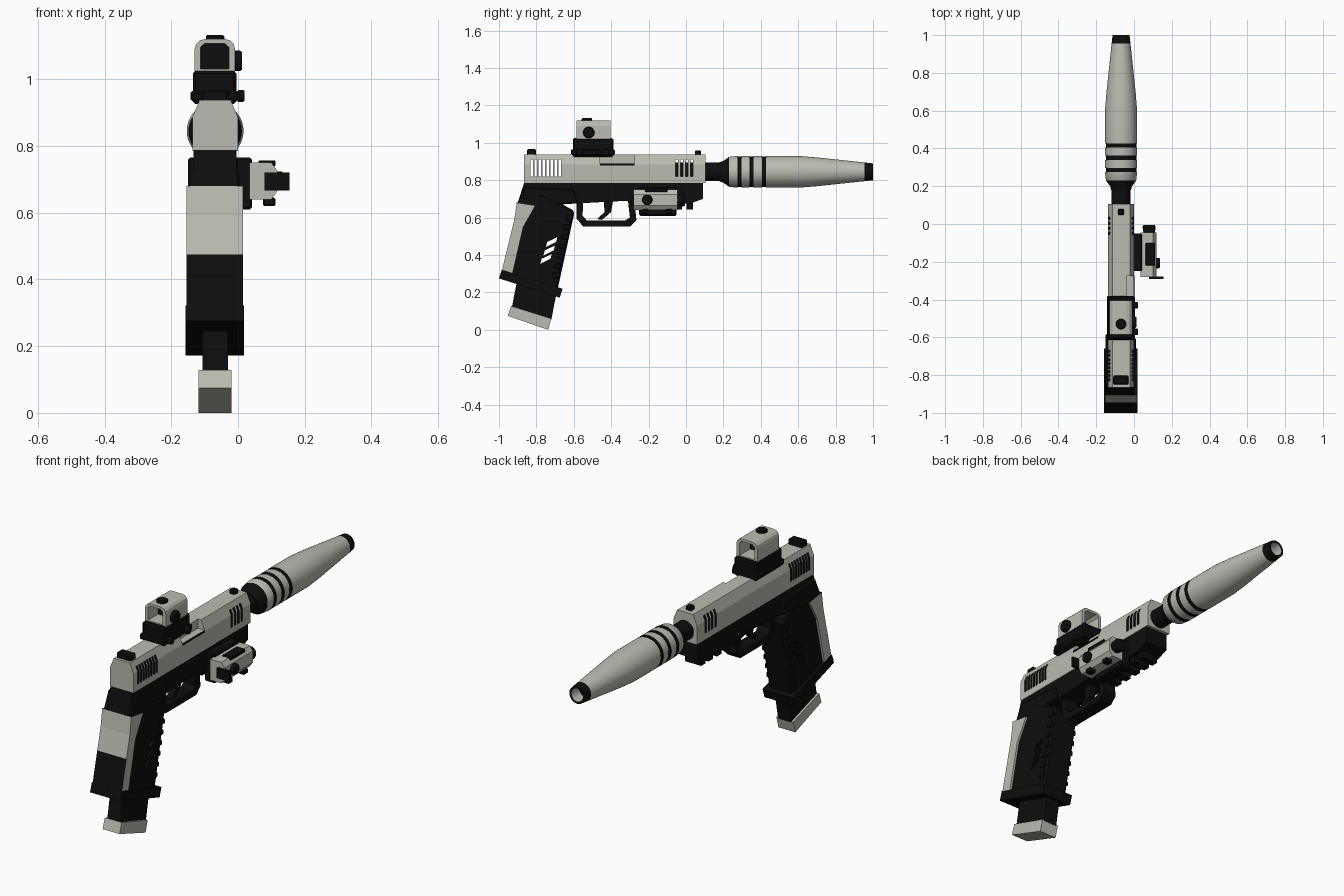
import bpy, bmesh, math
from mathutils import Vector

if "Cube" in bpy.data.objects:
    bpy.data.objects.remove(bpy.data.objects["Cube"])


def material(name, rgb):
    m = bpy.data.materials.new(name)
    m.use_nodes = True
    m.diffuse_color = (*rgb, 1)
    bsdf = m.node_tree.nodes["Principled BSDF"]
    bsdf.inputs["Base Color"].default_value = (*rgb, 1)
    bsdf.inputs["Roughness"].default_value = 0.6
    return m


MATS = [material("warm light grey", (0.5, 0.5, 0.44)),
        material("matte black", (0.004, 0.004, 0.004))]
LIGHT, BLACK = 0, 1
CX = -0.0685   # centre plane of the main body
BORE_Z = 0.845


def finish(name, bm, mat):
    bmesh.ops.recalc_face_normals(bm, faces=bm.faces)
    mesh = bpy.data.meshes.new(name)
    bm.to_mesh(mesh)
    bm.free()
    for m in MATS:
        mesh.materials.append(m)
    if mat is not None:
        for p in mesh.polygons:
            p.material_index = mat
    ob = bpy.data.objects.new(name, mesh)
    bpy.context.collection.objects.link(ob)
    return ob


def activate(ob):
    bpy.ops.object.select_all(action='DESELECT')
    ob.select_set(True)
    bpy.context.view_layer.objects.active = ob


def prism(name, pts, a, b, mat, axis='x', bevel=0):
    """Extrude a (y, z) outline along x, or an (x, z) outline along y."""
    bm = bmesh.new()
    place = (lambda p, t: (t, p[0], p[1])) if axis == 'x' else (lambda p, t: (p[0], t, p[1]))
    near = [bm.verts.new(place(p, a)) for p in pts]
    far = [bm.verts.new(place(p, b)) for p in pts]
    bm.faces.new(near)
    bm.faces.new(far[::-1])
    for i in range(len(pts)):
        j = (i + 1) % len(pts)
        bm.faces.new((near[i], far[i], far[j], near[j]))
    if bevel:
        bmesh.ops.bevel(bm, geom=bm.edges[:], offset=bevel, segments=1, affect='EDGES')
    return finish(name, bm, mat)


def box(name, x, y, z, mat, bevel=0):
    return prism(name, [(y[0], z[0]), (y[1], z[0]), (y[1], z[1]), (y[0], z[1])],
                 x[0], x[1], mat, 'x', bevel)


def lathe(name, profile, origin, axis, mats, n=40):
    """Revolve (distance, radius) stations about an axis; mats is per band."""
    bm = bmesh.new()
    rot = Vector((0, 0, 1)).rotation_difference(Vector(axis))
    rings = [[bm.verts.new(Vector(origin) + rot @ Vector(
        (r * math.cos(math.tau * i / n), r * math.sin(math.tau * i / n), d)))
        for i in range(n)] for d, r in profile]
    for k in range(len(rings) - 1):
        for i in range(n):
            j = (i + 1) % n
            f = bm.faces.new((rings[k][i], rings[k][j], rings[k + 1][j], rings[k + 1][i]))
            f.material_index = mats[k]
    bm.faces.new(rings[0]).material_index = mats[0]
    bm.faces.new(rings[-1]).material_index = mats[-1]
    ob = finish(name, bm, None)
    activate(ob)
    bpy.ops.object.shade_smooth_by_angle(angle=math.radians(35))
    return ob


def knob(name, origin, axis, r, h):
    return lathe(name, [(0, r), (h * 0.7, r), (h, r * 0.85)], origin, axis, [BLACK] * 2, 16)


def cut(ob, cutters):
    for c in cutters:
        c.hide_render = True
        mod = ob.modifiers.new("cut", 'BOOLEAN')
        mod.operation, mod.solver, mod.object = 'DIFFERENCE', 'EXACT', c
        activate(ob)
        bpy.ops.object.modifier_apply(modifier=mod.name)
        bpy.data.objects.remove(c)


# Slide with chamfered top, side slots and ejection port
slide = prism("slide", [(-.137, .785), (0, .785), (0, .885), (-.022, .938),
                        (-.115, .938), (-.137, .885)], -.865, .105, LIGHT, 'y')
slots = [-.825 + .0215 * i for i in range(8)] + [-.05 + .027 * i for i in range(4)]
cutters = [box("slot_cutter", (-.3, .2), (y - .0065, y + .0065), (.82, .91), BLACK) for y in slots]
cutters.append(box("port_cutter", (-.04, .1), (-.46, -.275), (.89, 1), LIGHT))
cut(slide, cutters)
box("port_edge", (-.02, .002), (-.46, -.275), (.88, .889), BLACK)
box("rear_sight", (-.11, -.028), (-.85, -.803), (.93, .967), BLACK, .006)
box("front_sight", (-.085, -.053), (.047, .08), (.93, .96), BLACK, .005)

# Barrel and tapered tube
lathe("barrel", [(0, .05), (.31, .05)], (CX, -.1, BORE_Z), (0, 1, 0), [BLACK])
profile, bands = [(.18, .052), (.2, .058), (.23, .08)], [BLACK, BLACK]
for y in (.275, .34, .405):
    profile += [(y, .085), (y, .081), (y + .022, .081), (y + .022, .085)]
    bands += [LIGHT, BLACK, BLACK, BLACK]
profile += [(.6, .085), (.7, .077), (.955, .05), (1, .045), (1, .034), (.93, .034)]
bands += [LIGHT, LIGHT, LIGHT, BLACK, BLACK, LIGHT]
lathe("muzzle_tube", profile, (CX, 0, BORE_Z), (0, 1, 0), bands)
lathe("tube_bore_end", [(.931, .033), (.934, .033)], (CX, 0, BORE_Z), (0, 1, 0), [BLACK])

# Frame, accessory rail, guard and trigger
prism("frame", [(-.865, .787), (.09, .787), (.09, .70), (.02, .675), (-.27, .675),
                (-.32, .69), (-.6, .675), (-.82, .66), (-.9, .68)], -.133, -.005, BLACK)
prism("frame_tail", [(-.862, .765), (-.6, .75), (-.58, .68), (-.82, .655), (-.908, .665)],
      -.15, .003, BLACK, 'x', .006)
for y in (-.25, -.18, -.11, -.04, .02):
    box("rail_tooth", (-.115, -.022), (y - .018, y + .018), (.643, .68), BLACK)
prism("trigger_guard", [(-.585, .68), (-.585, .595), (-.55, .552), (-.30, .552), (-.265, .585),
                        (-.275, .69), (-.31, .69), (-.30, .60), (-.325, .585), (-.53, .585),
                        (-.553, .61), (-.55, .68)], -.105, -.032, BLACK)
prism("trigger", [(-.44, .69), (-.39, .69), (-.40, .63), (-.45, .588), (-.475, .592),
                  (-.435, .63)], -.085, -.052, BLACK)

# Grip with three slanted openings
grip = prism("grip", [(-.87, .72), (-.77, .73), (-.595, .635), (-.69, .2), (-.95, .29),
                      (-.87, .55)], -.143, .004, BLACK, 'x', .012)
outline = [(-.03, -.028), (.026, 0), (.032, .026), (-.022, 0)]
cut(grip, [prism("vent_cutter", [(y + dy, z + dz) for dy, dz in outline], -.3, .2, BLACK)
           for y, z in ((-.72, .47), (-.733, .425), (-.75, .38))])
for i in range(7):
    t = i / 7
    y, z = -.622 - .085 * t, .6 - .36 * t
    box("grip_ridge", (-.15, .011), (y - .02, y + .017), (z - .014, z + .014), BLACK, .005)

# Backstrap: light, with its lower rear face black
strap = prism("backstrap", [(-.905, .68), (-.918, .59), (-.946, .475), (-.985, .315),
                            (-.928, .30), (-.87, .55), (-.805, .665)], -.154, .015, LIGHT)
for p in strap.data.polygons:
    if p.normal.y < -.8 and p.center.z < .475:
        p.material_index = BLACK
    elif p.normal.z > .8:
        p.material_index = BLACK

# Flared base and magazine
prism("grip_base", [(-.985, .322), (-1, .275), (-.675, .172), (-.66, .22)], -.158, .018, BLACK)
prism("magazine", [(-.90, .28), (-.69, .21), (-.72, .055), (-.93, .125)], -.107, -.03, BLACK)
prism("magazine_base", [(-.935, .128), (-.72, .06), (-.737, 0), (-.953, .075)],
      -.118, -.02, LIGHT)

# Optic: mount, hollow housing, lens and knobs
box("optic_mount", (-.135, -.005), (-.605, -.388), (.925, 1.025), BLACK, .008)
box("optic_clamp", (-.143, .004), (-.615, -.38), (.935, .965), BLACK, .006)
for y in (-.57, -.43):
    knob("clamp_bolt", (0, y, .95), (1, 0, 0), .018, .02)
arch = [(-.13, 1.02), (-.009, 1.02)]
for cx, start in ((-.039, 0), (-.1, 90)):
    arch += [(cx + .03 * math.cos(math.radians(start + a)),
              1.09 + .03 * math.sin(math.radians(start + a))) for a in (0, 30, 60, 90)]
housing = prism("optic_housing", arch, -.585, -.405, LIGHT, 'y')
cut(housing, [prism("window_cutter", [(-.113, 1.03), (-.027, 1.03), (-.027, 1.095), (-.04, 1.107),
                                      (-.1, 1.107), (-.113, 1.095)], -.7, -.3, LIGHT, 'y')])
box("optic_lens", (-.114, -.026), (-.5, -.493), (1.029, 1.108), BLACK)
knob("optic_side_knob", (-.011, -.52, 1.055), (1, 0, 0), .031, .023)
knob("optic_top_knob", (CX, -.53, 1.118), (0, 0, 1), .028, .014)

# Side-mounted light module
box("module_mount", (-.02, .042), (-.25, -.05), (.61, .765), BLACK, .006)
prism("module_body", [(.035, .64), (.1, .64), (.118, .665), (.118, .725), (.1, .75), (.035, .75)],
      -.28, -.045, LIGHT, 'y')
box("module_top_pad", (.062, .112), (-.22, -.1), (.738, .757), BLACK, .003)
for y in (-.215, -.09):
    box("module_foot", (.075, .112), (y - .02, y + .015), (.62, .645), BLACK, .004)
knob("module_side_knob", (.117, -.207, .695), (1, 0, 0), .028, .02)
lathe("module_lens", [(0, .03), (.03, .035), (.04, .03)], (.08, -.046, .695), (0, 1, 0),
      [BLACK, BLACK], 20)
box("module_lever", (.08, .155), (-.292, -.278), (.667, .72), BLACK)
